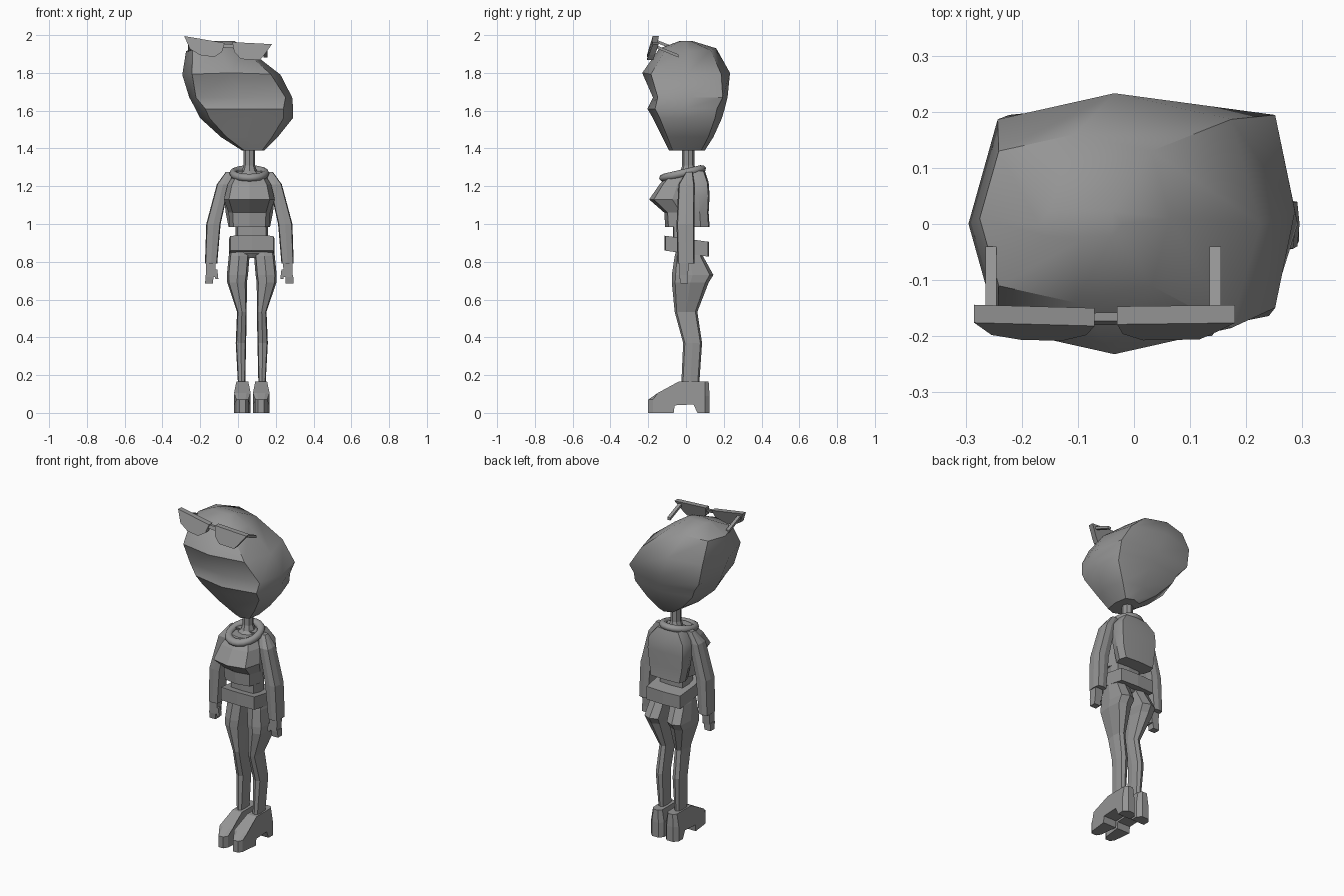
import bpy
import bmesh
from math import radians
from mathutils import Vector

old = bpy.data.objects.get("Cube")
if old:
    bpy.data.objects.remove(old, do_unlink=True)

grey = bpy.data.materials.new("plain_grey")
grey.use_nodes = True
tone = (0.3, 0.3, 0.3, 1)
grey.diffuse_color = tone
grey.node_tree.nodes["Principled BSDF"].inputs["Base Color"].default_value = tone

CHEST = 0.06  # middle of the upper body across x
HIP = 0.073   # the hips and legs stand slightly to one side


def finish(name, mesh_data, smooth=None):
    """Turn a bmesh into a named, shaded object."""
    bmesh.ops.recalc_face_normals(mesh_data, faces=mesh_data.faces)
    mesh = bpy.data.meshes.new(name)
    mesh_data.to_mesh(mesh)
    mesh_data.free()
    mesh.materials.append(grey)
    part = bpy.data.objects.new(name, mesh)
    bpy.context.collection.objects.link(part)
    if smooth:
        bpy.ops.object.select_all(action="DESELECT")
        part.select_set(True)
        bpy.context.view_layer.objects.active = part
        bpy.ops.object.shade_smooth_by_angle(angle=radians(smooth))


def ring(left, right, front, back, height, corner=0.75, pitch=0, sag=0):
    """Eight points round a box-like outline; corner sets how square it is."""
    c = corner
    outline = [(1, 0), (c, c), (0, 1), (-c, c), (-1, 0), (-c, -c), (0, -1), (c, -c)]
    mid_x, half_x = (left + right) / 2, (right - left) / 2
    mid_y, half_y = (front + back) / 2, (back - front) / 2
    return [Vector((mid_x + u * half_x, mid_y + v * half_y,
                    height + v * pitch + u * u * sag))
            for u, v in outline]


def mirrored(point, side, centre):
    """Place a body-relative point on the model's left or right."""
    return Vector((centre + side * point.x, point.y, point.z))


def loft(name, rings, smooth=None):
    """Skin a stack of matching rings and cap both ends."""
    bm = bmesh.new()
    rows = [[bm.verts.new(point) for point in points] for points in rings]
    count = len(rows[0])
    for low, high in zip(rows, rows[1:]):
        for i in range(count):
            j = (i + 1) % count
            bm.faces.new((low[i], low[j], high[j], high[i]))
    bm.faces.new(rows[0])
    bm.faces.new(rows[-1])
    finish(name, bm, smooth)


def central(name, rows, centre=CHEST, smooth=None, **options):
    """Loft symmetric rows of (half width, front, back, height)."""
    loft(name, [ring(centre - half, centre + half, front, back, height, **options)
                for half, front, back, height in rows], smooth)


def paired(name, rows, centre=CHEST, **options):
    """Loft rows of (inner, outer, front, back, height) on both sides."""
    for label, side in (("left", 1), ("right", -1)):
        loft(f"{label}_{name}", [[mirrored(point, side, centre)
                                  for point in ring(*row, **options)] for row in rows])


# Head: level rings that drift sideways, with a crease at the mouth
head_rows = [
    (0.02, 0.14, -0.09, 0.10, 1.39, 0.8, 0),
    (-0.09, 0.21, -0.125, 0.145, 1.46, 0.8, 0),
    (-0.2, 0.29, -0.175, 0.19, 1.56, 0.8, 0),
    (-0.225, 0.292, -0.205, 0.205, 1.61, 0.8, 0),
    (-0.258, 0.287, -0.175, 0.22, 1.67, 0.87, 0),
    (-0.295, 0.225, -0.232, 0.233, 1.80, 0.8, -0.01),
    (-0.275, 0.065, -0.14, 0.16, 1.93, 0.8, -0.015),
    (-0.17, -0.02, -0.03, 0.03, 1.97, 0.75, 0),
]
loft("head", [ring(l, r, f, b, z, corner=corner, sag=sag)
              for l, r, f, b, z, corner, sag in head_rows], smooth=38)

# Neck and rolled collar ring
central("neck", [(0.07, -0.06, 0.08, 1.25), (0.04, -0.03, 0.055, 1.28),
                 (0.03, -0.02, 0.045, 1.31), (0.03, -0.02, 0.045, 1.42)], corner=0.71)
bpy.ops.mesh.primitive_torus_add(major_radius=0.085, minor_radius=0.021,
                                 major_segments=20, minor_segments=8,
                                 location=(CHEST, -0.018, 1.268),
                                 rotation=(radians(13), 0, 0))
collar = bpy.context.object
collar.name = "collar_ring"
collar.scale.y = 1.2
collar.data.materials.append(grey)
bpy.ops.object.shade_smooth_by_angle(angle=radians(50))

# Jacket, jutting chest and bare waist
central("jacket", [(0.11, 0.03, 0.125, 0.985), (0.125, 0.025, 0.12, 1.06),
                   (0.135, 0.01, 0.125, 1.15), (0.13, 0, 0.12, 1.22),
                   (0.08, -0.02, 0.10, 1.28)], smooth=35, corner=0.88)
central("chest", [(0.105, -0.11, 0.06, 0.985), (0.11, -0.115, 0.06, 1.06),
                  (0.135, -0.195, 0.05, 1.13), (0.115, -0.14, 0.05, 1.21),
                  (0.08, -0.09, 0.05, 1.265)], corner=0.8)
central("waist", [(0.085, -0.07, 0.045, 0.88), (0.085, -0.07, 0.045, 1.0)],
        centre=HIP, corner=0.9)

# Belt slopes down towards the back
central("belt", [(0.12, -0.115, 0.122, 0.843), (0.12, -0.115, 0.122, 0.922)],
        centre=HIP, corner=0.95, pitch=-0.0165)
central("pelvis", [(0.03, -0.04, 0.06, 0.82), (0.11, -0.055, 0.085, 0.845),
                   (0.11, -0.055, 0.08, 0.88)], centre=HIP, corner=0.85)

# Legs
paired("leg", [
    (0.035, 0.073, -0.025, 0.07, 0.15),
    (0.03, 0.085, -0.015, 0.085, 0.37),
    (0.027, 0.078, -0.06, 0.06, 0.535),
    (0.026, 0.13, -0.075, 0.12, 0.69),
    (0.02, 0.132, -0.075, 0.145, 0.73),
    (0.012, 0.122, -0.06, 0.09, 0.83),
    (0.005, 0.115, -0.05, 0.07, 0.87),
], centre=HIP, corner=0.82)

# Sleeves and hands
paired("arm", [
    (0.17, 0.235, -0.045, 0.045, 0.79),
    (0.152, 0.228, -0.05, 0.045, 1.0),
    (0.105, 0.172, -0.04, 0.045, 1.21),
    (0.08, 0.125, 0, 0.035, 1.275),
], corner=0.88)
paired("palm", [(0.182, 0.228, -0.035, 0.01, 0.72),
                (0.178, 0.23, -0.035, 0.015, 0.80)], corner=1)
paired("fingers", [(0.192, 0.234, -0.03, 0.01, 0.685),
                   (0.19, 0.232, -0.035, 0.01, 0.73)], corner=1)
paired("thumb", [(0.164, 0.18, -0.035, -0.01, 0.71),
                 (0.17, 0.19, -0.035, -0.01, 0.76)], corner=1)

# Shoes: a side profile swept across, with trimmed outer corners
shoe_profile = [(0.125, 0), (0.125, 0.09), (0.12, 0.165), (-0.04, 0.165), (-0.15, 0.105),
                (-0.2, 0.07), (-0.2, 0), (-0.065, 0), (-0.06, 0.04), (0.04, 0.045), (0.06, 0)]


def shoe_slice(offset, trim, side):
    """One copy of the profile; the instep and toe taper inwards."""
    points = []
    for y, z in shoe_profile:
        taper = 0.72 if z > 0.12 or y < -0.17 else 1
        y = max(trim - 0.2, min(y, 0.125 - trim))
        points.append(mirrored(Vector((0.05 + offset * taper, y, z)), side, HIP))
    return points


for label, side in (("left", 1), ("right", -1)):
    loft(f"{label}_shoe", [shoe_slice(offset, trim, side) for offset, trim in
                           ((-0.044, 0.025), (-0.022, 0), (0.022, 0), (0.044, 0.025))])

# Sunglasses perched on the forehead, leaning forward at the bottom
lenses = {
    "right_lens": [(-0.285, 1.995), (-0.07, 1.958), (-0.085, 1.91),
                   (-0.127, 1.884), (-0.2, 1.894), (-0.254, 1.926)],
    "left_lens": [(-0.03, 1.963), (0.18, 1.952), (0.138, 1.894),
                  (0.116, 1.868), (0.016, 1.873), (-0.02, 1.91)],
}


def on_lens(x, z, depth):
    return Vector((x, -0.177 + depth + (z + 0.09 * x - 1.966) * 0.33, z))


for name, outline in lenses.items():
    loft(name, [[on_lens(x, z, depth) for x, z in outline] for depth in (0, 0.032)])
bridge = [(-0.09, 1.935), (-0.02, 1.93), (-0.02, 1.95), (-0.09, 1.955)]
loft("bridge", [[on_lens(x, z, depth) for x, z in bridge] for depth in (0.01, 0.025)])

for label, x, top in (("right", -0.255, 1.965), ("left", 0.145, 1.935)):
    square = [(-1, -1), (1, -1), (1, 1), (-1, 1)]
    loft(f"{label}_temple", [[Vector((x + u * 0.01, y, z + v * 0.008)) for u, v in square]
                             for y, z in ((-0.15, top), (-0.04, top - 0.045))])
